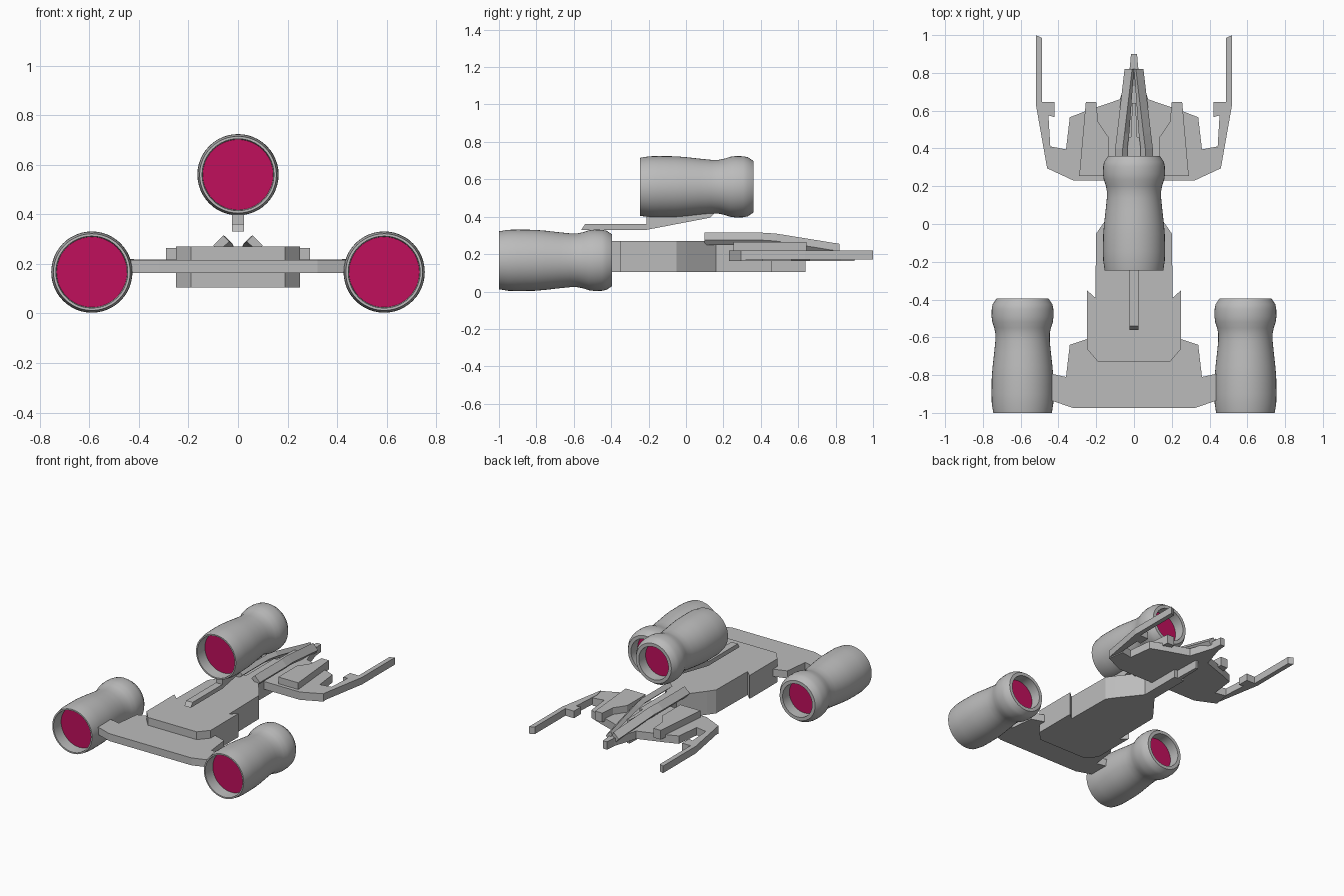
import bpy, bmesh, math
from mathutils import Vector

cube = bpy.data.objects.get("Cube")
if cube:
    bpy.data.objects.remove(cube, do_unlink=True)


def material(name, rgb):
    m = bpy.data.materials.new(name)
    m.use_nodes = True
    m.diffuse_color = (*rgb, 1)
    m.node_tree.nodes["Principled BSDF"].inputs["Base Color"].default_value = (*rgb, 1)
    return m


GREY = material("hull grey", (0.5, 0.5, 0.5))
PINK = material("engine magenta", (0.53, 0.005, 0.107))


def finish(name, bm, mats=(GREY,)):
    bmesh.ops.recalc_face_normals(bm, faces=bm.faces)
    mesh = bpy.data.meshes.new(name)
    bm.to_mesh(mesh)
    bm.free()
    ob = bpy.data.objects.new(name, mesh)
    bpy.context.collection.objects.link(ob)
    for m in mats:
        mesh.materials.append(m)
    return ob


def prism(name, points, offset):
    """Extrude a closed outline by an offset vector."""
    bm = bmesh.new()
    face = bm.faces.new([bm.verts.new(p) for p in points])
    out = bmesh.ops.extrude_face_region(bm, geom=[face])
    verts = [g for g in out["geom"] if isinstance(g, bmesh.types.BMVert)]
    bmesh.ops.translate(bm, verts=verts, vec=Vector(offset))
    return finish(name, bm)


def plate(name, outline, z0, z1):
    return prism(name, [(x, y, z0) for x, y in outline], (0, 0, z1 - z0))


def mirrored(half):
    return half + [(-x, y) for x, y in reversed(half)]


def engine(name, x, y, z, segments=48):
    # Closed shell: front disc, inner wall, outer skin, rear lip, rear disc
    profile = [(0.142, 0.08), (0.145, 0), (0.155, 0), (0.163, 0.05), (0.164, 0.1),
               (0.163, 0.19), (0.158, 0.25), (0.15, 0.32), (0.144, 0.38), (0.144, 0.42),
               (0.15, 0.45), (0.16, 0.48), (0.164, 0.51), (0.163, 0.55), (0.158, 0.575),
               (0.138, 0.605), (0.115, 0.605), (0.115, 0.53)]
    bm = bmesh.new()
    rings = []
    for r, d in profile:
        ring = []
        for i in range(segments):
            a = math.tau * i / segments
            ring.append(bm.verts.new((r * math.cos(a), d, r * math.sin(a))))
        rings.append(ring)
    for a, b in zip(rings, rings[1:]):
        for i in range(segments):
            j = (i + 1) % segments
            bm.faces.new((a[i], a[j], b[j], b[i])).smooth = True
    for ring in (rings[0], rings[-1]):
        bm.faces.new(ring).material_index = 1
    ob = finish(name, bm, (GREY, PINK))
    ob.location = (x, y, z)
    bpy.ops.object.select_all(action="DESELECT")
    ob.select_set(True)
    bpy.context.view_layer.objects.active = ob
    bpy.ops.object.shade_smooth_by_angle(angle=math.radians(25))


# Engines
engine("right_engine", -0.59, -1, 0.167)
engine("left_engine", 0.59, -1, 0.167)
engine("top_engine", 0, -0.245, 0.56)

# Main hull tapering into a narrow spine
plate("hull", mirrored([(0.19, -0.73), (0.25, -0.66), (0.25, -0.35), (0.205, -0.39),
                        (0.2, -0.05), (0.165, 0), (0.04, 0.16), (0.04, 0.46),
                        (0.015, 0.46), (0.01, 0.64)]), 0.105, 0.27)

# Front wing carrying the side engines
plate("front_wing", mirrored([(0.32, -0.975), (0.45, -0.93), (0.45, -0.79), (0.36, -0.81),
                              (0.34, -0.64), (0.25, -0.61)]), 0.163, 0.215)

# Rear wing with a central nose
plate("rear_wing", mirrored([(0.32, 0.23), (0.46, 0.295), (0.44, 0.41), (0.36, 0.395),
                             (0.34, 0.565), (0.25, 0.6), (0.075, 0.66), (0.022, 0.83),
                             (0.016, 0.9)]), 0.163, 0.218)

# Parts that come in left and right pairs
prong = [(0.455, 0.295), (0.46, 0.295), (0.52, 0.635), (0.52, 1), (0.487, 0.985),
         (0.487, 0.645), (0.42, 0.645), (0.42, 0.565), (0.453, 0.575), (0.44, 0.36)]
pod = [(0.29, 0.255), (0.255, 0.645), (0.2, 0.645), (0.19, 0.54),
       (0.135, 0.46), (0.135, 0.255)]
section = [(0.06, 0.315), (0.1, 0.275), (0.08, 0.25), (0.035, 0.29)]
stations = [(0.1, 0, 0), (0.4, 0, 0), (0.48, -0.01, -0.005), (0.82, -0.05, -0.06)]

for side, s in (("left", 1), ("right", -1)):
    plate(side + "_prong", [(s * x, y) for x, y in prong], 0.17, 0.22)
    plate(side + "_pod", [(s * x, y) for x, y in pod], 0.2, 0.265)

    # Tilted rail swept along the spine, converging at the nose
    bm = bmesh.new()
    loops = [[bm.verts.new((s * max(x + dx, 0), y, z + dz)) for x, z in section]
             for y, dx, dz in stations]
    for a, b in zip(loops, loops[1:]):
        for i in range(4):
            j = (i + 1) % 4
            bm.faces.new((a[i], a[j], b[j], b[i]))
    bm.faces.new(loops[0])
    bm.faces.new(loops[-1])
    finish(side + "_rail", bm)

# Cranked strut under the top engine
strut = [(-0.56, 0.33), (-0.21, 0.33), (0.13, 0.395), (0.16, 0.425),
         (-0.21, 0.4), (-0.21, 0.36), (-0.54, 0.36)]
prism("engine_strut", [(-0.025, y, z) for y, z in strut], (0.05, 0, 0))
